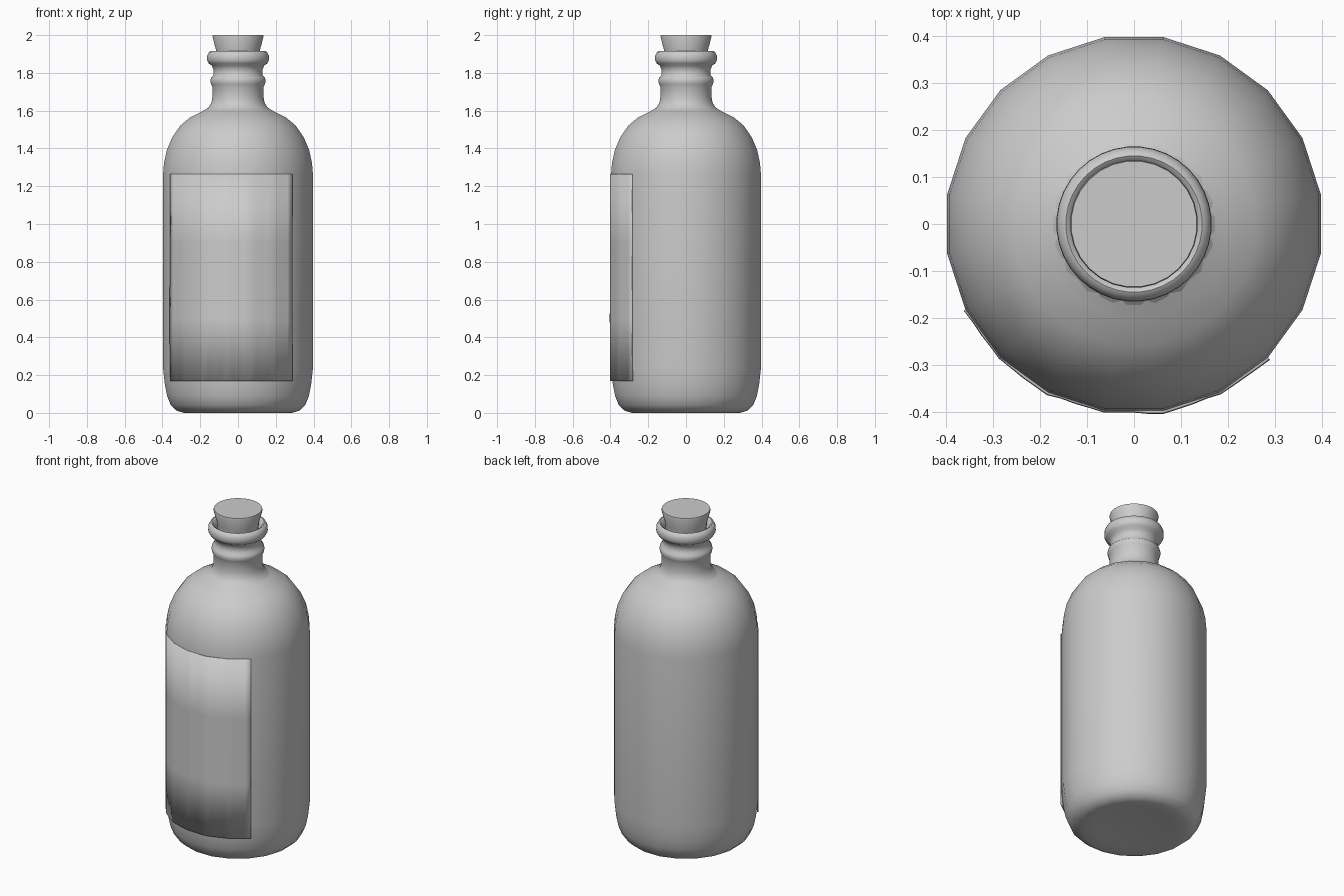
import bpy, bmesh, math, random

cube = bpy.data.objects.get("Cube")
if cube:
    bpy.data.objects.remove(cube)
random.seed(4)

grey = bpy.data.materials.new("plain grey")
grey.use_nodes = True
grey.diffuse_color = (0.6, 0.6, 0.6, 1)
grey.node_tree.nodes["Principled BSDF"].inputs["Base Color"].default_value = (0.6, 0.6, 0.6, 1)


def finish(name, bm, angle):
    """Turn a bmesh into a smooth-shaded object."""
    bmesh.ops.recalc_face_normals(bm, faces=bm.faces)
    mesh = bpy.data.meshes.new(name)
    bm.to_mesh(mesh)
    bm.free()
    mesh.materials.append(grey)
    obj = bpy.data.objects.new(name, mesh)
    bpy.context.collection.objects.link(obj)
    bpy.ops.object.select_all(action='DESELECT')
    obj.select_set(True)
    bpy.context.view_layer.objects.active = obj
    bpy.ops.object.shade_smooth_by_angle(angle=math.radians(angle))
    return obj


def lathe(name, profile, sides, angle=50, cap=False):
    """Revolve (radius, height) points around z; optionally close both ends."""
    bm = bmesh.new()
    rings = []
    for r, z in profile:
        turns = [2 * math.pi * (i + 0.5) / sides for i in range(sides)]
        rings.append([bm.verts.new((r * math.sin(a), -r * math.cos(a), z)) for a in turns])
    for low, high in zip(rings, rings[1:]):
        for i in range(sides):
            j = (i + 1) % sides
            bm.faces.new((low[i], low[j], high[j], high[i]))
    if cap:
        bm.faces.new(rings[0])
        bm.faces.new(rings[-1])
    return finish(name, bm, angle)


# Bottle body: rounded foot, straight wall, domed shoulder
R = 0.402
lathe("bottle_body", [
    (0.22, 0.01), (0.29, 0), (0.33, 0.012), (0.36, 0.04), (0.38, 0.09),
    (0.392, 0.15), (R, 0.24), (R, 1.26), (0.397, 1.32), (0.382, 1.39),
    (0.352, 1.46), (0.31, 1.52), (0.26, 1.562), (0.2, 1.592), (0.15, 1.62),
    (0.13, 1.63)], 20, cap=True)

# Neck with a collar ring and a rolled lip, hollow at the top
lathe("bottle_neck", [
    (0.19, 1.594), (0.158, 1.617), (0.142, 1.64), (0.136, 1.67), (0.136, 1.725),
    (0.143, 1.74), (0.147, 1.757), (0.143, 1.775), (0.13, 1.787), (0.13, 1.815),
    (0.138, 1.838), (0.156, 1.85), (0.165, 1.868), (0.164, 1.892), (0.155, 1.91),
    (0.145, 1.915), (0.134, 1.908), (0.124, 1.88), (0.112, 1.85)], 36)

# Tapered stopper
lathe("cork", [(0.11, 1.84), (0.117, 1.92), (0.136, 1.992), (0.134, 2.0)], 28, 40, cap=True)

# Paper label: thin, lightly wrinkled sheet wrapped on the front wall
bm = bmesh.new()
columns = []
step, facet = math.radians(4.5), math.radians(18)
for i in range(-14, 11):
    a = i * step
    wall = R * math.cos(facet / 2) / math.cos(a - facet * round(a / facet))
    lift = random.uniform(0.002, 0.006)
    column = []
    for z, extra in ((0.17, 0), (0.5, 0.001), (0.9, 0), (1.265, 0)):
        r = wall + lift + extra
        column.append(bm.verts.new((r * math.sin(a), -r * math.cos(a), z)))
    columns.append(column)
for left, right in zip(columns, columns[1:]):
    for k in range(len(left) - 1):
        bm.faces.new((left[k], right[k], right[k + 1], left[k + 1]))
label = finish("label", bm, 50)
thick = label.modifiers.new("paper thickness", 'SOLIDIFY')
thick.thickness = 0.008
thick.offset = -1
